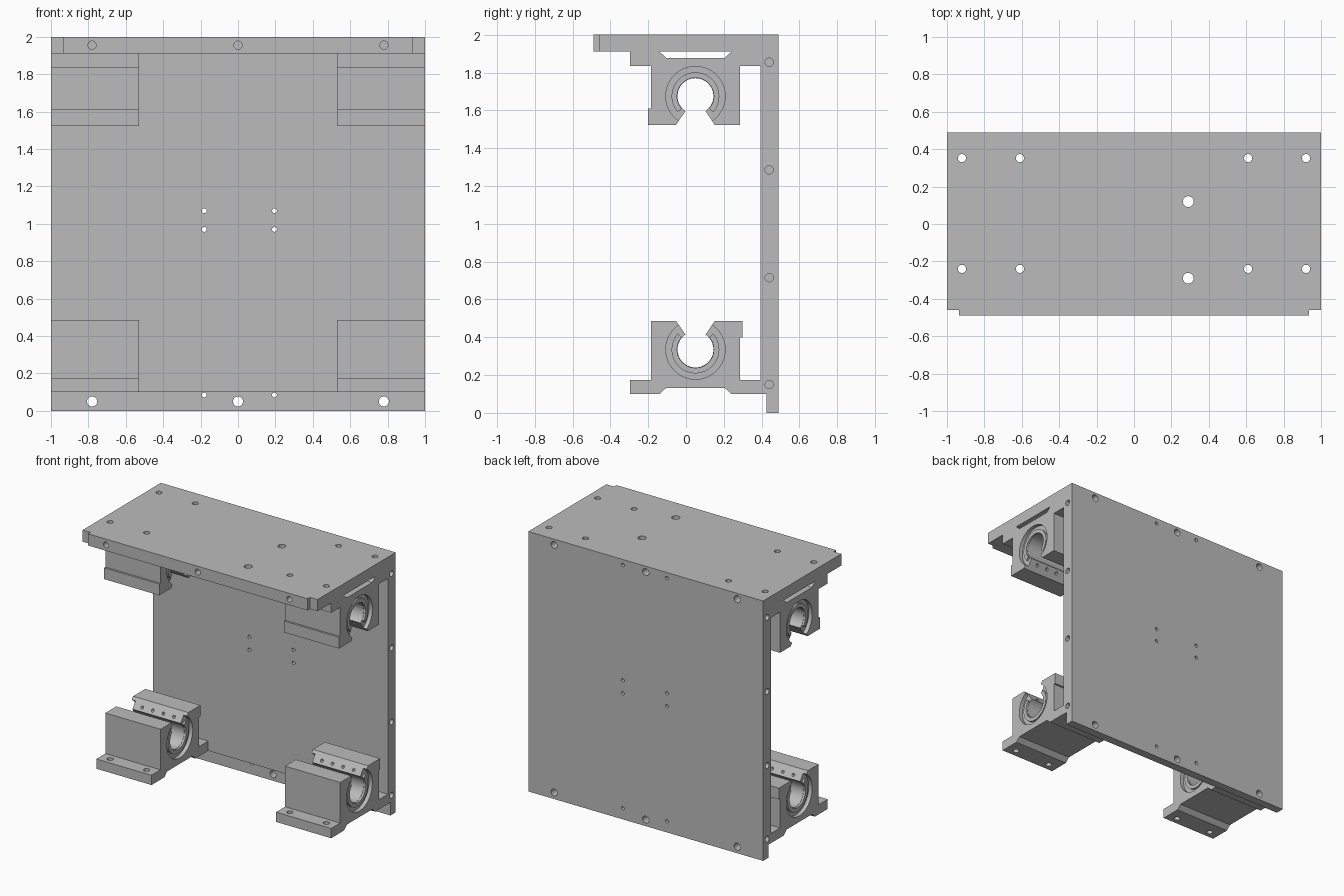
import bpy, bmesh
from math import sin, cos, tan, radians, pi
from mathutils import Matrix, Vector

if "Cube" in bpy.data.objects:
    bpy.data.objects.remove(bpy.data.objects["Cube"], do_unlink=True)

grey = bpy.data.materials.new("machined_grey")
grey.use_nodes = True
grey.diffuse_color = (0.5, 0.5, 0.5, 1)
grey.node_tree.nodes["Principled BSDF"].inputs["Base Color"].default_value = (0.5, 0.5, 0.5, 1)


def add_object(name, bm):
    mesh = bpy.data.meshes.new(name)
    bmesh.ops.recalc_face_normals(bm, faces=bm.faces)
    bm.to_mesh(mesh)
    bm.free()
    mesh.materials.append(grey)
    obj = bpy.data.objects.new(name, mesh)
    bpy.context.collection.objects.link(obj)
    return obj


def prism(name, points, axis, start, end):
    """Extrude a closed outline along x (outline in y, z) or z (outline in x, y)."""
    bm = bmesh.new()
    place = (lambda p: (start, *p)) if axis == "x" else (lambda p: (*p, start))
    face = bm.faces.new([bm.verts.new(place(p)) for p in points])
    grown = bmesh.ops.extrude_face_region(bm, geom=[face])["geom"]
    step = Vector((end - start, 0, 0) if axis == "x" else (0, 0, end - start))
    bmesh.ops.translate(bm, verts=[v for v in grown if isinstance(v, bmesh.types.BMVert)], vec=step)
    return add_object(name, bm)


def drill(obj, holes):
    """Cut round holes, each given as (centre, axis, radius, length)."""
    turns = {"x": Matrix.Rotation(pi / 2, 4, "Y"), "y": Matrix.Rotation(pi / 2, 4, "X"), "z": Matrix()}
    bm = bmesh.new()
    for centre, axis, radius, length in holes:
        bmesh.ops.create_cone(bm, cap_ends=True, segments=24, radius1=radius, radius2=radius,
                              depth=length, matrix=Matrix.Translation(centre) @ turns[axis])
    cutter = add_object("hole_cutter", bm)
    cutter.hide_render = True
    mod = obj.modifiers.new("holes", "BOOLEAN")
    mod.operation, mod.solver, mod.object = "DIFFERENCE", "EXACT", cutter
    select(obj)
    bpy.ops.object.modifier_apply(modifier=mod.name)
    bpy.data.objects.remove(cutter, do_unlink=True)


def select(obj):
    bpy.ops.object.select_all(action="DESELECT")
    obj.select_set(True)
    bpy.context.view_layer.objects.active = obj


def smooth(obj):
    select(obj)
    bpy.ops.object.shade_smooth_by_angle(angle=radians(30))


# Back plate with a rebate along its lower front edge
back = prism("back_plate", [(0.395, 0.1), (0.425, 0.1), (0.425, 0), (0.49, 0), (0.49, 2), (0.395, 2)],
             "x", -1, 1)
holes = [((x, 0.45, z), "y", 0.027, 0.3) for x in (-0.78, 0, 0.78) for z in (0.05, 1.955)]
holes += [((x, 0.45, z), "y", 0.013, 0.3) for x in (-0.18, 0.195) for z in (0.085, 0.97, 1.07, 1.957)]
holes += [((side, 0.44, z), "x", 0.022, 0.2) for side in (-1, 1) for z in (0.15, 0.715, 1.285, 1.855)]
drill(back, holes)
smooth(back)

# Top plate with notched front corners
half = [(1, 0.395), (1, -0.46), (0.935, -0.46), (0.935, -0.49)]
top = prism("top_plate", half + [(-x, y) for x, y in reversed(half)], "z", 1.91, 2)
mount_x, mount_y = (0.61, 0.92), (-0.24, 0.352)
holes = [((s * x, y, 1.95), "z", 0.022, 0.3) for s in (-1, 1) for x in mount_x for y in mount_y]
holes += [((0.29, y, 1.95), "z", 0.029, 0.3) for y in (0.12, -0.29)]
holes += [((x, -0.49, 1.955), "y", 0.022, 0.2) for x in (-0.78, 0, 0.78)]
drill(top, holes)
smooth(top)

# Open bearing housings: upright below, turned over above
CY, CZ = 0.05, 0.335
GAP = 34


def arc(radius, gap, steps=56):
    """Arc round the bore from one lip of the top opening to the other."""
    angles = [radians(-gap - (360 - 2 * gap) * i / steps) for i in range(steps + 1)]
    return [(CY + radius * sin(a), CZ + radius * cos(a)) for a in angles]


def ring(inner, outer, gap):
    return arc(outer, gap) + arc(inner, gap)[::-1]


lip = (0.487 - CZ) * tan(radians(GAP))
housing = [(CY + lip, 0.487), (0.3, 0.487), (0.3, 0.4), (0.285, 0.4), (0.285, 0.175),
           (0.395, 0.175), (0.395, 0.1), (0.24, 0.1), (0.205, 0.132), (-0.105, 0.132),
           (-0.14, 0.1), (-0.295, 0.1), (-0.295, 0.175), (-0.185, 0.175),
           (-0.185, 0.487), (CY - lip, 0.487)] + arc(0.157, GAP)

for level in ("lower", "upper"):
    def turn(points):
        return points if level == "lower" else [(2 * CY - y, 2.01 - z) for y, z in points]

    for side, sign in (("left", 1), ("right", -1)):
        tag = f"{level}_{side}"
        near, far = sign * 0.53, sign * 1.0
        block = prism(f"{tag}_housing", turn(housing), "x", near, far)
        flange_z = turn([(0, 0.14)])[0][1]
        drill(block, [((sign * x, y, flange_z), "z", 0.022, 0.2) for x in mount_x for y in mount_y])
        smooth(block)

        # Bearing sleeve with ball pockets in the opening
        sleeve = prism(f"{tag}_bearing", turn(ring(0.095, 0.157, GAP)), "x",
                       near + sign * 0.03, far - sign * 0.03)
        pocket_z = turn([(0, 0.44)])[0][1]
        drill(sleeve, [((sign * (0.63 + 0.09 * i), CY, pocket_z), "y", 0.011, 0.17) for i in range(4)])
        smooth(sleeve)

        # Retaining rings at both ends
        for end, start, stop in (("inner", 0.545, 0.56), ("outer", 0.97, 0.985)):
            smooth(prism(f"{tag}_{end}_ring", turn(ring(0.097, 0.126, 48)), "x",
                         sign * start, sign * stop))
